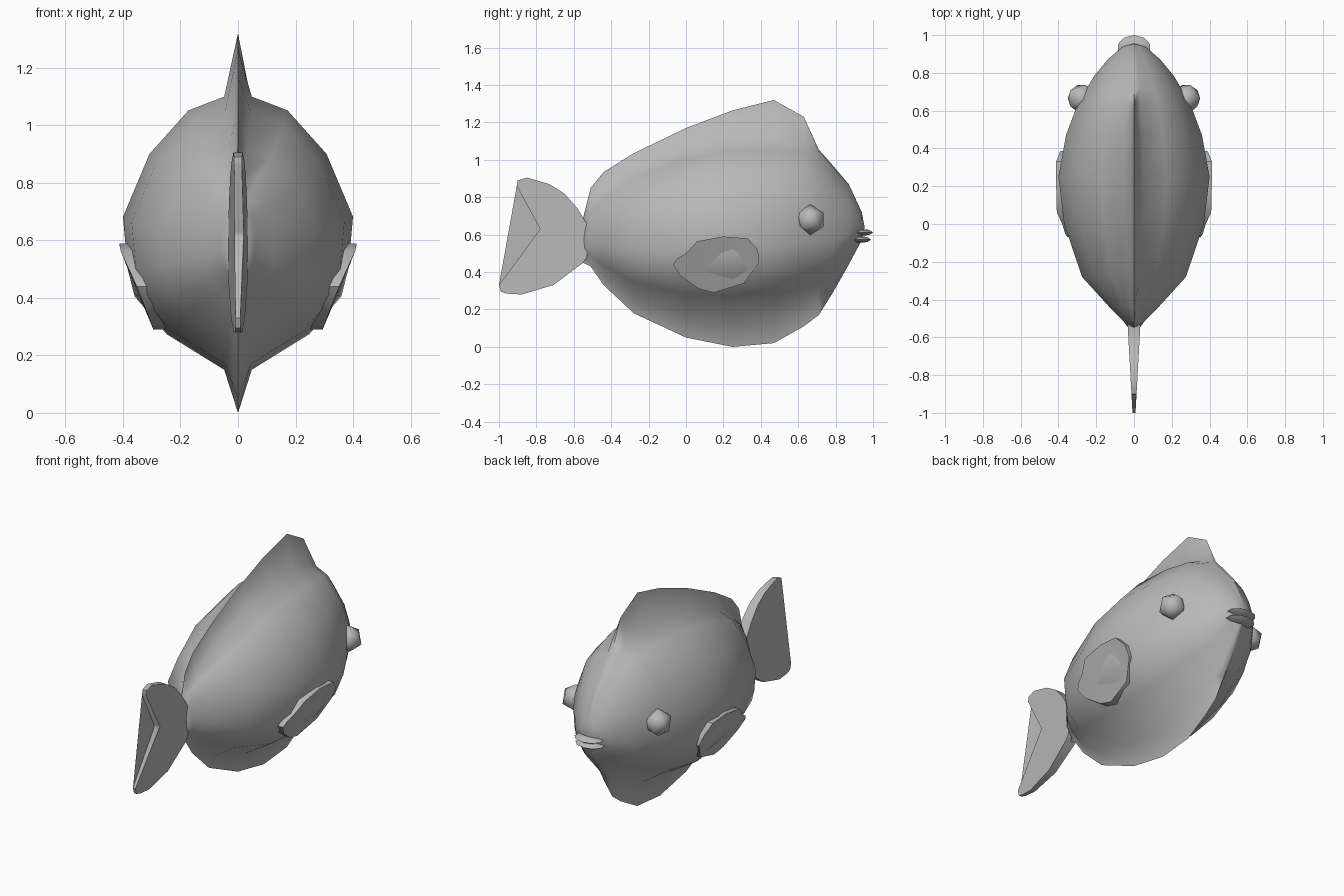
import bpy, bmesh, math

if "Cube" in bpy.data.objects:
    bpy.data.objects.remove(bpy.data.objects["Cube"])

grey = bpy.data.materials.new("fish grey")
grey.diffuse_color = (0.48, 0.48, 0.48, 1)
grey.use_nodes = True
grey.node_tree.nodes["Principled BSDF"].inputs["Base Color"].default_value = grey.diffuse_color


def finish(bm, name, angle):
    """Turn a bmesh into a smooth-shaded object."""
    bmesh.ops.recalc_face_normals(bm, faces=bm.faces)
    mesh = bpy.data.meshes.new(name)
    bm.to_mesh(mesh)
    bm.free()
    mesh.materials.append(grey)
    obj = bpy.data.objects.new(name, mesh)
    bpy.context.collection.objects.link(obj)
    bpy.ops.object.select_all(action='DESELECT')
    obj.select_set(True)
    bpy.context.view_layer.objects.active = obj
    bpy.ops.object.shade_smooth_by_angle(angle=math.radians(angle))
    return obj


def plate(name, outline, x_range):
    """Plate from a (y, z) outline; x_range gives both sides' x at a point."""
    bm = bmesh.new()
    a = [bm.verts.new((x_range(y, z)[0], y, z)) for y, z in outline]
    b = [bm.verts.new((x_range(y, z)[1], y, z)) for y, z in outline]
    n = len(a)
    for i in range(n):
        j = (i + 1) % n
        bm.faces.new((a[i], a[j], b[j], b[i]))
    caps = [bm.faces.new(a), bm.faces.new(b)]
    bmesh.ops.triangulate(bm, faces=caps)
    return finish(bm, name, 40)


# Body with back fin and keel: y, keel z, belly z, back z, fin z, half width
stations = [
    (-0.55, .45, .47, .67, .69, .03),
    (-0.51, .43, .45, .75, .85, .06),
    (-0.44, .33, .38, .82, .935, .13),
    (-0.28, .18, .26, .93, 1.035, .275),
    (0.00, .05, .17, 1.05, 1.17, .37),
    (0.25, .00, .15, 1.10, 1.265, .40),
    (0.47, .02, .18, 1.10, 1.32, .36),
    (0.63, .11, .25, 1.08, 1.23, .30),
    (0.71, .17, .30, 1.04, 1.055, .255),
    (0.785, .29, .34, .95, .97, .21),
    (0.87, .44, .45, .85, .87, .14),
    (0.94, .57, .58, .71, .72, .06),
]
# Half cross-section: share of half width, share of body height
half = [(.12, 1), (.43, .95), (.77, .79), (1, .56), (.96, .37),
        (.9, .27), (.62, .13), (.12, 0)]
bm = bmesh.new()
rings = []
for y, keel, belly, back, fin, w in stations:
    side = [(w * u, belly + (back - belly) * v) for u, v in half]
    pts = [(0, fin)] + side + [(0, keel)] + [(-x, z) for x, z in reversed(side)]
    rings.append([bm.verts.new((x, y, z)) for x, z in pts])
for r, s in zip(rings, rings[1:]):
    for i in range(len(r)):
        j = (i + 1) % len(r)
        bm.faces.new((r[i], r[j], s[j], s[i]))
bm.faces.new(rings[0])
# Rounded nose
nose = bm.verts.new((0, 0.955, 0.64))
for i, v in enumerate(rings[-1]):
    bm.faces.new((v, rings[-1][(i + 1) % len(rings[-1])], nose))
finish(bm, "body", 80)

# Forked tail, thinner towards the tips
tail = [(-.53, .66), (-.55, .69), (-.58, .74), (-.65, .82), (-.73, .87),
        (-.85, .905), (-.90, .89), (-.905, .86), (-.78, .63), (-.78, .61),
        (-1, .33), (-.99, .295), (-.96, .285), (-.88, .28), (-.71, .33),
        (-.55, .45), (-.53, .48)]


def tail_x(y, z):
    t = .008 + .055 * (y + 1)
    return -t, t


plate("tail_fin", tail, tail_x)

# Side fins lying against the body
side_fin = [(-.07, .44), (-.05, .47), (0, .50), (.06, .565), (.2, .59),
            (.33, .58), (.385, .52), (.39, .45), (.31, .34), (.15, .29),
            (.07, .31), (-.03, .38)]
for s, label in ((1, "right"), (-1, "left")):
    def fin_x(y, z):
        x = .412 - .42 * max(0, .57 - z) - .03 * max(0, .1 - y)
        return s * x, s * (x - .05)
    plate(label + "_side_fin", side_fin, fin_x)

    # Eyes
    bm = bmesh.new()
    bmesh.ops.create_icosphere(bm, subdivisions=1, radius=.082)
    bmesh.ops.translate(bm, vec=(s * .277, .665, .68), verts=bm.verts)
    finish(bm, label + "_eye", 60)

# Lips
for name, y, z in (("upper_lip", .93, .612), ("lower_lip", .92, .574)):
    bm = bmesh.new()
    bmesh.ops.create_uvsphere(bm, u_segments=10, v_segments=4, radius=1)
    bmesh.ops.scale(bm, vec=(.09, .07, .019), verts=bm.verts)
    bmesh.ops.translate(bm, vec=(0, y, z), verts=bm.verts)
    finish(bm, name, 60)
